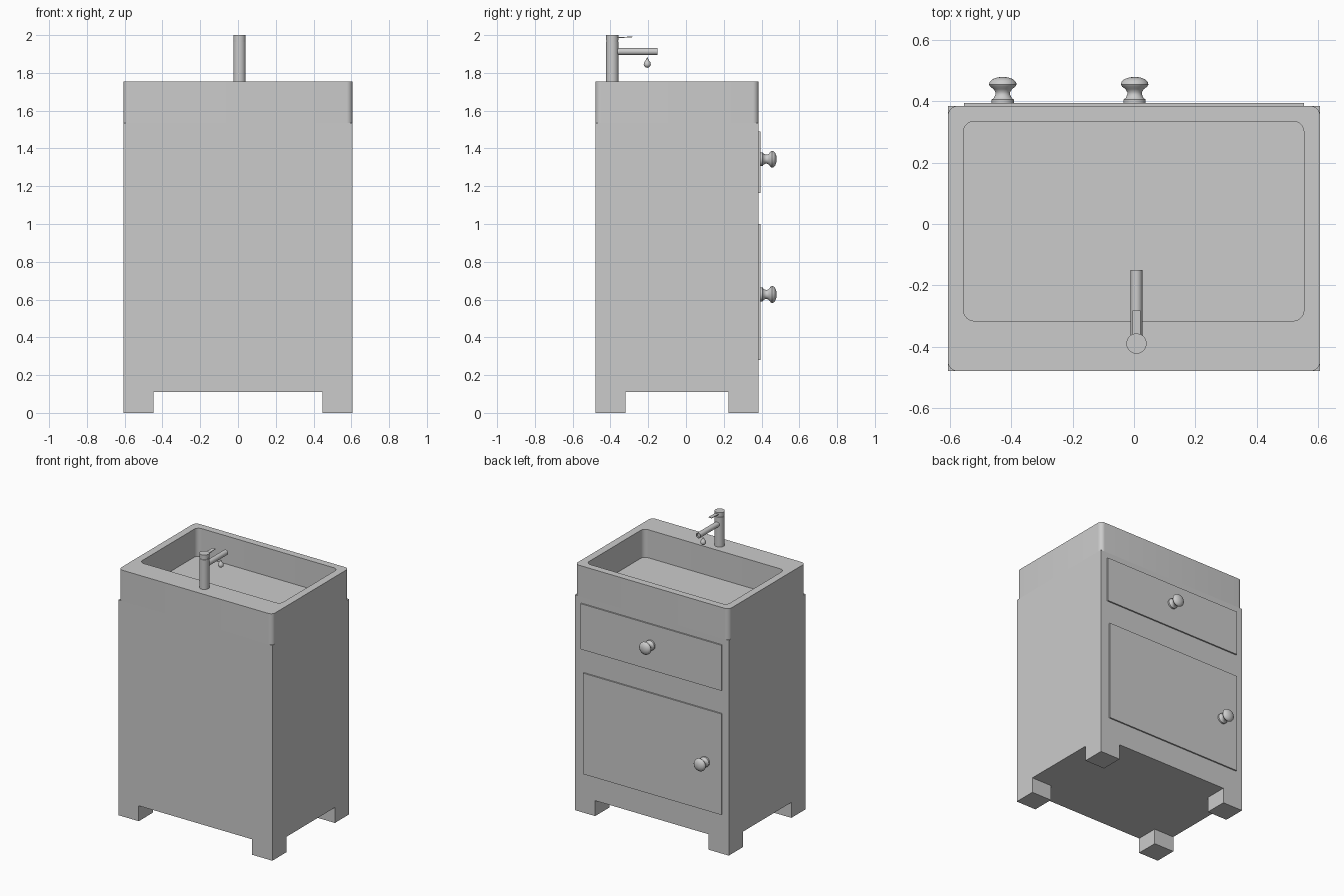
import bpy, bmesh, math
from mathutils import Vector, Matrix

old = bpy.data.objects.get("Cube")
if old:
    bpy.data.objects.remove(old, do_unlink=True)

grey = bpy.data.materials.new("plain_grey")
grey.use_nodes = True
GREY = (0.6, 0.6, 0.6, 1)
grey.diffuse_color = GREY
grey.node_tree.nodes["Principled BSDF"].inputs["Base Color"].default_value = GREY


def finish(name, bm, smooth=False):
    bmesh.ops.recalc_face_normals(bm, faces=bm.faces)
    mesh = bpy.data.meshes.new(name)
    bm.to_mesh(mesh)
    bm.free()
    mesh.materials.append(grey)
    obj = bpy.data.objects.new(name, mesh)
    bpy.context.collection.objects.link(obj)
    if smooth:
        bpy.ops.object.select_all(action="DESELECT")
        obj.select_set(True)
        bpy.context.view_layer.objects.active = obj
        bpy.ops.object.shade_smooth_by_angle(angle=math.radians(35))
    return obj


def box_mesh(low, high):
    bm = bmesh.new()
    low, high = Vector(low), Vector(high)
    place = Matrix.Translation((low + high) / 2) @ Matrix.Diagonal((*(high - low), 1))
    bmesh.ops.create_cube(bm, size=1, matrix=place)
    return bm


def box(name, low, high):
    return finish(name, box_mesh(low, high))


def lathe(name, profile, place, steps=32):
    """Spin (radius, height) points about z, then move into place."""
    bm = bmesh.new()
    verts = [bm.verts.new((r, 0, h)) for r, h in profile]
    edges = [bm.edges.new(pair) for pair in zip(verts, verts[1:])]
    bmesh.ops.spin(bm, geom=verts + edges, axis=(0, 0, 1), cent=(0, 0, 0),
                   angle=math.tau, steps=steps)
    bmesh.ops.remove_doubles(bm, verts=bm.verts, dist=1e-5)
    bm.transform(place)
    return finish(name, bm, True)


def rounded_loop(bm, low, high, radius, z, steps=8):
    """Closed ring of vertices around a rounded rectangle."""
    ring = []
    corners = [(high[0], high[1]), (low[0], high[1]), (low[0], low[1]), (high[0], low[1])]
    for i, (x, y) in enumerate(corners):
        sx, sy = (1 if x == high[0] else -1), (1 if y == high[1] else -1)
        for k in range(steps + 1):
            a = (i + k / steps) * math.pi / 2
            ring.append(bm.verts.new((x - sx * radius + radius * math.cos(a),
                                      y - sy * radius + radius * math.sin(a), z)))
    return ring


X, FRONT, BACK = 0.607, -0.48, 0.385
BODY_LOW, BODY_TOP, RIM = 0.11, 1.535, 1.755

# Cabinet and four square feet
box("cabinet_body", (-X, FRONT, BODY_LOW), (X, BACK, BODY_TOP))
for side, x in (("right", -X), ("left", X - 0.16)):
    for end, y in (("front", FRONT), ("back", BACK - 0.16)):
        box(f"{end}_{side}_foot", (x, y, 0), (x + 0.16, y + 0.16, BODY_LOW))

# Basin: outer wall, flat rim, inner wall and floor
bm = bmesh.new()
outer = ((-X, FRONT), (X, BACK), 0.032)
inner = ((-0.556, -0.316), (0.554, 0.335), 0.035)
rings = [rounded_loop(bm, *outer, BODY_TOP), rounded_loop(bm, *outer, RIM),
         rounded_loop(bm, *inner, RIM), rounded_loop(bm, *inner, BODY_TOP + 0.02)]
for a, b in zip(rings, rings[1:]):
    for i in range(len(a)):
        j = (i + 1) % len(a)
        bm.faces.new((a[i], a[j], b[j], b[i]))
bm.faces.new(rings[0])
bm.faces.new(rings[-1])
finish("basin", bm, True)

# Drawer front and door panel
box("drawer_front", (-0.555, BACK - 0.01, 1.165), (0.555, 0.395, 1.49))
box("door_panel", (-0.555, BACK - 0.01, 0.28), (0.537, 0.395, 1.0))

# Turned knobs pointing backwards
knob = [(0, 0), (0.036, 0), (0.036, 0.012), (0.029, 0.017), (0.024, 0.028), (0.024, 0.036),
        (0.030, 0.046), (0.041, 0.054), (0.045, 0.061), (0.043, 0.069), (0.034, 0.078),
        (0.018, 0.084), (0, 0.086)]
face_back = Matrix.Rotation(-math.pi / 2, 4, "X")
for name, x, z in (("drawer_knob", 0.002, 1.343), ("door_knob", -0.428, 0.627)):
    lathe(name, knob, Matrix.Translation((x, 0.394, z)) @ face_back)

# Tap: post with a grooved cap, spout and thin lever
TX, TY = 0.008, -0.39
lathe("tap_post", [(0, RIM), (0.033, RIM), (0.033, 1.966), (0.031, 1.967), (0.031, 1.971),
                   (0.033, 1.972), (0.033, 2.0), (0, 2.0)], Matrix.Translation((TX, TY, 0)))
lathe("tap_spout", [(0, 0), (0.019, 0), (0.019, 0.232), (0.015, 0.232), (0.015, 0.222), (0, 0.222)],
      Matrix.Translation((TX, -0.382, 1.913)) @ face_back)
bm = box_mesh((TX - 0.013, -0.37, 1.983), (TX + 0.013, -0.282, 1.99))
for v in bm.verts:
    if v.co.y > -0.3:
        v.co.z = 1.992 if v.co.z > 1.987 else 1.989
finish("tap_lever", bm)

# Water drop below the spout
lathe("water_drop", [(0, 1.827), (0.010, 1.830), (0.017, 1.837), (0.019, 1.846), (0.016, 1.856),
                     (0.009, 1.866), (0.004, 1.875), (0, 1.884)],
      Matrix.Translation((TX, -0.205, 0)), 24)
